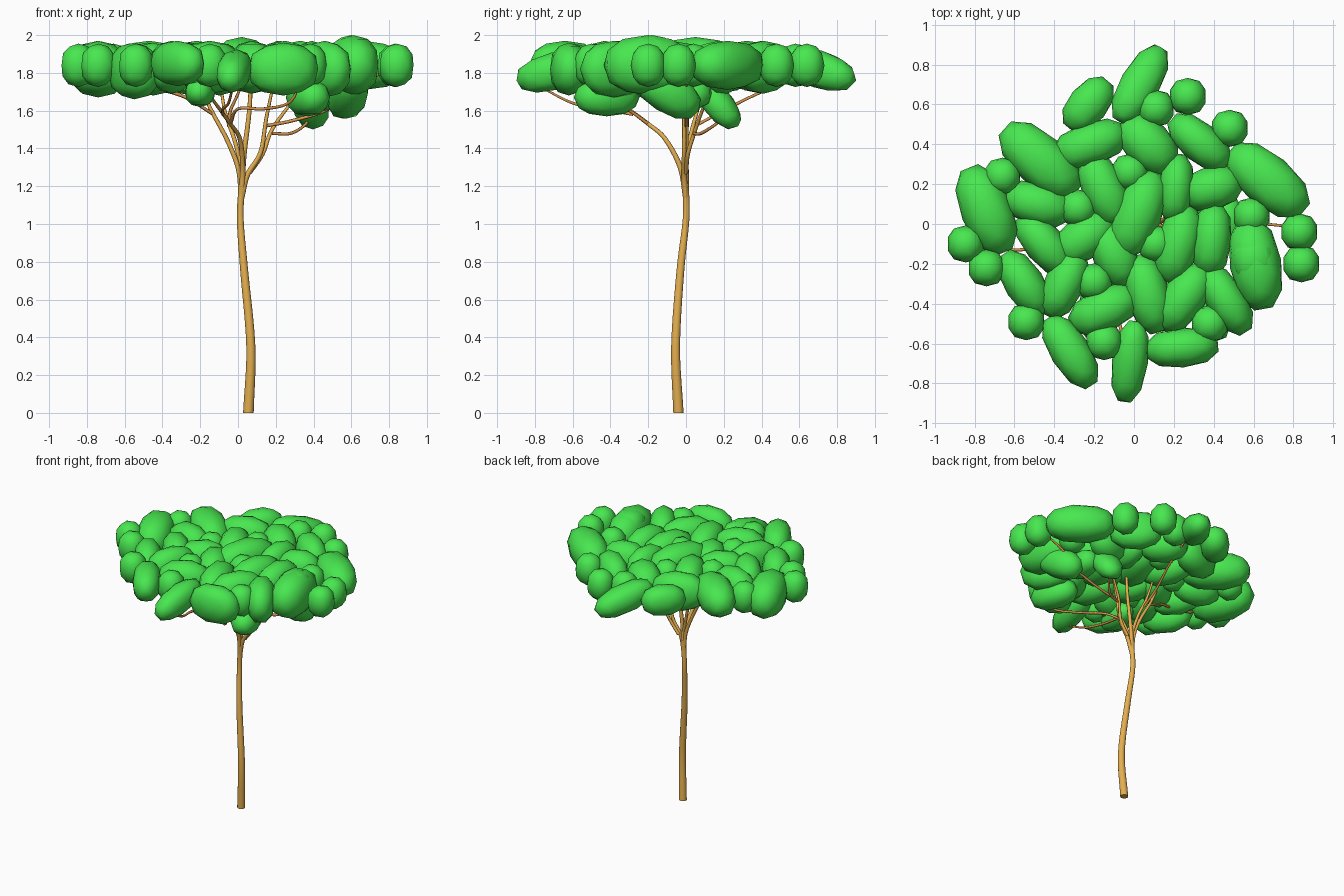
import bpy
import bmesh
from math import copysign, radians
from mathutils import Matrix, Vector

cube = bpy.data.objects.get("Cube")
if cube:
    bpy.data.objects.remove(cube, do_unlink=True)


def make_material(name, rgb):
    mat = bpy.data.materials.new(name)
    mat.use_nodes = True
    color = (*rgb, 1.0)
    mat.diffuse_color = color
    mat.node_tree.nodes["Principled BSDF"].inputs["Base Color"].default_value = color
    return mat


LEAF = make_material("leaf green", (0.065, 0.8, 0.08))
BARK = make_material("tan bark", (0.78, 0.43, 0.08))
TWIG = make_material("orange twig bark", (0.74, 0.32, 0.08))


def add_object(name, bm, material):
    mesh = bpy.data.meshes.new(name)
    bmesh.ops.recalc_face_normals(bm, faces=bm.faces)
    bm.to_mesh(mesh)
    bm.free()
    mesh.materials.append(material)
    for poly in mesh.polygons:
        poly.use_smooth = True
    obj = bpy.data.objects.new(name, mesh)
    bpy.context.collection.objects.link(obj)
    return obj


def add_clump(name, x, y, z, length, width, height, angle=0, tilt=0):
    """One leaf clump: a stretched, slightly boxy low-poly ball, turned and tipped."""
    bm = bmesh.new()
    bmesh.ops.create_icosphere(bm, subdivisions=2, radius=1)
    for v in bm.verts:
        v.co = [copysign(abs(c) ** 0.87, c) for c in v.co]
    turn = Matrix.Rotation(radians(angle), 4, "Z") @ Matrix.Rotation(radians(tilt), 4, "Y")
    scale = Matrix.Diagonal((length, width, height, 1))
    bmesh.ops.transform(bm, matrix=Matrix.Translation((x, y, z)) @ turn @ scale, verts=bm.verts)
    return add_object(name, bm, LEAF)


def smooth_path(points, steps=5):
    """Catmull-Rom samples through (x, y, z, radius) points."""
    pts = [Vector(p) for p in points]
    pts = [pts[0] * 2 - pts[1]] + pts + [pts[-1] * 2 - pts[-2]]
    result = []
    for a, b, c, d in zip(pts, pts[1:], pts[2:], pts[3:]):
        for i in range(steps):
            t = i / steps
            result.append((b * 2 + (c - a) * t + (a * 2 - b * 5 + c * 4 - d) * t ** 2
                           + (b * 3 - a - c * 3 + d) * t ** 3) / 2)
    return result + [pts[-2]]


def add_limb(name, points, material, sides=10):
    """Tapered round tube along a smoothed path, closed at both ends."""
    path = smooth_path(points)
    bm = bmesh.new()
    rings = []
    for i, p in enumerate(path):
        ahead, behind = path[min(i + 1, len(path) - 1)], path[max(i - 1, 0)]
        way = (ahead - behind).to_3d().normalized()
        if i == 0 and points[0][2] == 0:
            way = Vector((0, 0, 1))
        spin = Vector((0, 0, 1)).rotation_difference(way).to_matrix()
        ring = []
        for k in range(sides):
            arm = Matrix.Rotation(radians(360 * k / sides), 3, "Z") @ Vector((p.w, 0, 0))
            ring.append(bm.verts.new(p.to_3d() + spin @ arm))
        rings.append(ring)
    for low, high in zip(rings, rings[1:]):
        for k in range(sides):
            n = (k + 1) % sides
            bm.faces.new((low[k], low[n], high[n], high[k]))
    bm.faces.new(rings[0][::-1])
    bm.faces.new(rings[-1])
    obj = add_object(name, bm, material)
    for poly in obj.data.polygons:
        poly.use_smooth = len(poly.vertices) == 4
    return obj


# Trunk with its gentle double bend
add_limb("trunk", [(.055, -.04, 0, .028), (.068, -.055, .35, .024), (.033, -.03, .75, .021),
                   (.012, 0, 1.02, .018), (.018, 0, 1.18, .017)], BARK, 14)

# Main branches fanning out under the crown
branches = {
    "left_branch": [(.018, 0, 1.14, .016), (.05, -.01, 1.26, .014),
                    (.12, -.01, 1.38, .012), (.15, -.01, 1.56, .01), (.2, -.02, 1.8, .006)],
    "right_branch": [(.018, 0, 1.16, .015), (0, 0, 1.3, .013),
                     (-.06, 0, 1.45, .012), (-.15, .01, 1.62, .01), (-.22, .02, 1.8, .006)],
    "front_branch": [(.018, 0, 1.14, .016), (.025, -.03, 1.3, .014),
                     (.01, -.11, 1.45, .012), (-.04, -.2, 1.53, .011), (-.15, -.4, 1.68, .008)],
    "centre_branch": [(.018, 0, 1.14, .016), (.03, 0, 1.35, .014), (.06, 0, 1.6, .012),
                      (.07, 0, 1.82, .009)],
    "back_branch": [(.02, 0, 1.3, .011), (-.02, .02, 1.45, .011),
                    (-.07, .06, 1.6, .009), (-.1, .12, 1.8, .007)],
    "left_back_branch": [(.06, 0, 1.27, .012), (.13, .01, 1.37, .011),
                         (.18, .05, 1.5, .01), (.28, .1, 1.64, .008)],
}
for name, points in branches.items():
    add_limb(name, points, BARK, 8)

# Thin twigs reaching to the rim
twigs = {
    "left_low_twig": [(.18, .04, 1.48, .009), (.28, .08, 1.48, .009),
                      (.36, .16, 1.53, .008), (.4, .25, 1.6, .007)],
    "left_rim_twig": [(.15, 0, 1.52, .009), (.3, 0, 1.55, .009), (.48, 0, 1.61, .009),
                      (.65, 0, 1.74, .008), (.84, -.02, 1.84, .007)],
    "front_left_twig": [(-.04, -.2, 1.53, .009), (0, -.32, 1.61, .009),
                        (.14, -.42, 1.61, .009), (.28, -.55, 1.65, .008), (.34, -.6, 1.8, .006)],
    "front_rim_twig": [(-.08, -.28, 1.58, .009), (-.08, -.45, 1.61, .009),
                       (-.05, -.6, 1.64, .008), (-.03, -.76, 1.72, .006)],
    "right_rim_twig": [(-.13, .01, 1.58, .009), (-.3, -.06, 1.68, .009),
                       (-.57, -.13, 1.75, .009), (-.8, -.1, 1.84, .006)],
    "back_rim_twig": [(-.05, .05, 1.52, .009), (-.04, .2, 1.6, .009),
                      (0, .38, 1.69, .008), (.04, .65, 1.8, .006)],
}
for name, points in twigs.items():
    add_limb(name, points, TWIG, 6)

# Long clumps around the rim: x, y, z, length, width, height, angle, tilt
rim = [
    (.03, .7, 1.82, .23, .1, .1, 60, 16), (-.23, .6, 1.84, .16, .1, .11, 50, 0),
    (-.47, .32, 1.84, .25, .13, .13, -42, 0), (-.74, .07, 1.82, .24, .13, .15, -68, 0),
    (-.55, -.3, 1.81, .19, .1, .15, -57, 0), (-.32, -.64, 1.85, .21, .1, .12, -58, 0),
    (-.02, -.69, 1.81, .22, .09, .1, 82, -14), (.24, -.62, 1.82, .19, .1, .14, 5, 0),
    (.46, -.38, 1.82, .2, .1, .15, -58, 0), (.61, -.2, 1.84, .24, .13, .16, -80, 0),
    (.67, .22, 1.84, .25, .13, .13, -40, 0), (.33, .41, 1.83, .19, .1, .14, -40, 0),
]
for i, row in enumerate(rim):
    add_clump(f"rim_leaf_clump_{i}", *row)

# Inner clumps: x, y, z, length, width, angle
inner = [
    (-.22, .4, 1.83, .2, .11, 20), (.07, .4, 1.83, .18, .12, -45),
    (-.15, .17, 1.83, .2, .11, -65), (-.48, .1, 1.82, .18, .11, -15),
    (-.45, -.1, 1.82, .19, .1, -50), (-.25, -.07, 1.82, .18, .11, 35),
    (.02, .05, 1.85, .24, .12, 68), (-.1, -.15, 1.82, .18, .11, -65),
    (.21, .18, 1.83, .18, .09, 85), (.39, .18, 1.82, .16, .11, 15),
    (.39, -.08, 1.83, .19, .1, 85), (.22, -.1, 1.83, .21, .11, 75),
    (.07, -.35, 1.83, .21, .11, -75), (-.15, -.43, 1.83, .19, .11, 25),
    (-.35, -.3, 1.83, .19, .1, 65), (.25, -.37, 1.83, .2, .11, 55),
]
for i, (x, y, z, length, width, angle) in enumerate(inner):
    add_clump(f"inner_leaf_clump_{i}", x, y, z, length, width, .14, angle)

# Small round clumps filling the gaps: x, y
tufts = [
    (.27, .64), (.48, .48), (.11, .58), (-.02, .26), (-.28, .08), (-.66, .24), (-.845, -.1),
    (-.74, -.22), (-.2, -.29), (-.54, -.49), (-.15, -.59), (.38, -.5), (.84, -.2), (.83, -.04),
    (.59, .04), (.11, -.1),
]
for i, (x, y) in enumerate(tufts):
    add_clump(f"round_leaf_tuft_{i}", x, y, 1.84, .093, .093, .115)

# Clumps hanging below the crown
hanging = [
    (.38, .16, 1.65, .18, .1, .08, 75, 50), (-.2, -.42, 1.7, .16, .08, .08, 85, 0),
    (.37, -.42, 1.67, .18, .1, .1, -70, 0), (.46, 0, 1.69, .14, .09, .09, 80, 0),
    (.58, -.1, 1.7, .2, .11, .11, -80, -32),
]
for i, row in enumerate(hanging):
    add_clump(f"hanging_leaf_clump_{i}", *row)
# Pointed crest that tops the left side
add_clump("crest_leaf_clump", .6, -.18, 1.9, .13, .11, .1, -80)
